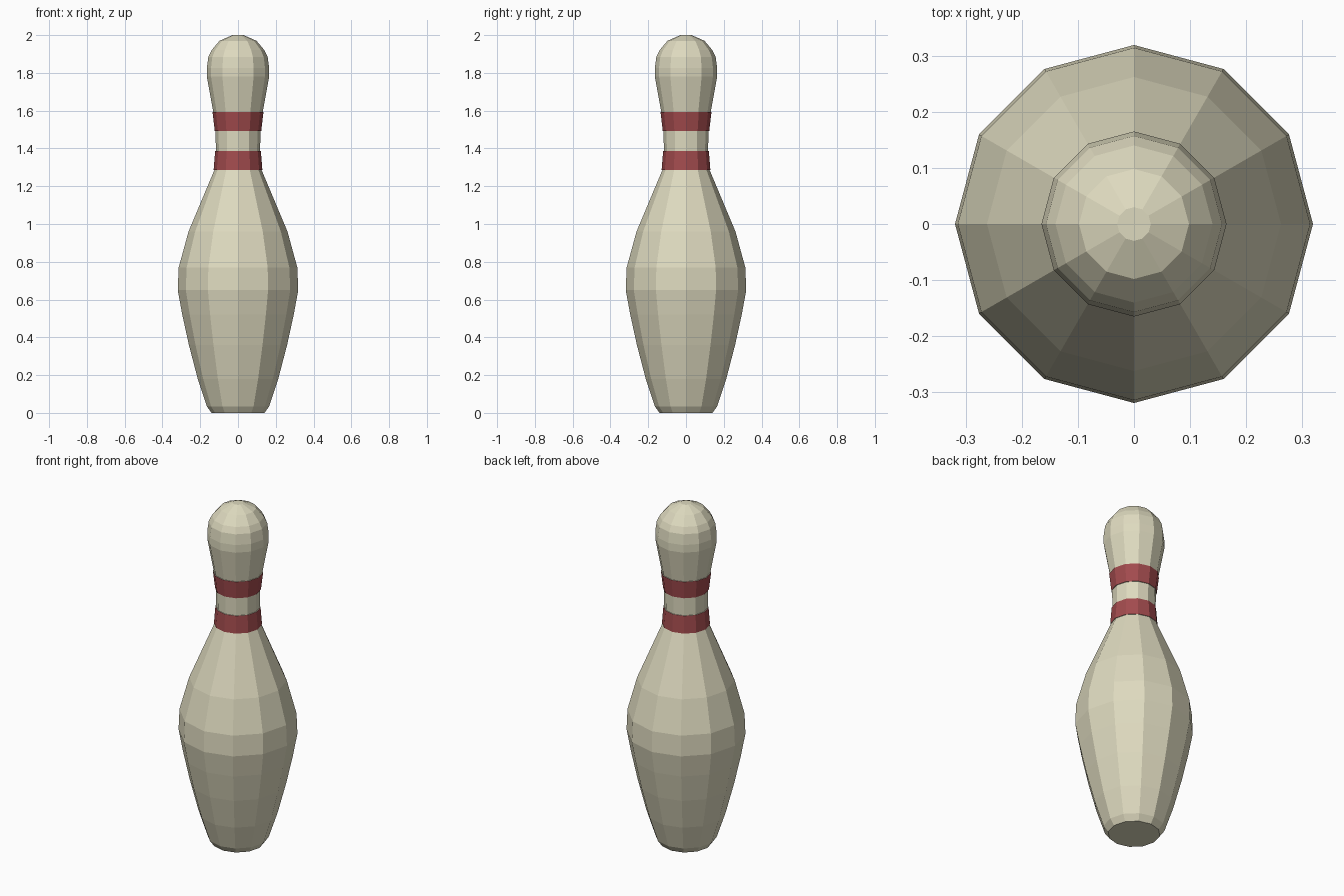
import bpy, bmesh, math

if "Cube" in bpy.data.objects:
    bpy.data.objects.remove(bpy.data.objects["Cube"])

SIDES = 12

def material(name, rgb):
    m = bpy.data.materials.new(name)
    m.diffuse_color = (*rgb, 1)
    m.use_nodes = True
    m.node_tree.nodes["Principled BSDF"].inputs["Base Color"].default_value = m.diffuse_color
    return m

cream = material("cream", (0.73, 0.70, 0.52))
red = material("red", (0.36, 0.07, 0.075))

# Lathe a (radius, height) profile into a flat-shaded 12-sided solid
def lathe(name, profile):
    bm = bmesh.new()
    rings = [[bm.verts.new((r * math.cos(2 * math.pi * i / SIDES),
                            r * math.sin(2 * math.pi * i / SIDES), z))
              for i in range(SIDES)] for r, z in profile]
    for a, b in zip(rings, rings[1:]):
        for i in range(SIDES):
            j = (i + 1) % SIDES
            bm.faces.new((a[i], a[j], b[j], b[i]))
    bm.faces.new(rings[0][::-1])
    bm.faces.new(rings[-1])
    me = bpy.data.meshes.new(name)
    bm.to_mesh(me)
    bm.free()
    ob = bpy.data.objects.new(name, me)
    bpy.context.collection.objects.link(ob)
    me.materials.append(cream)
    me.materials.append(red)
    return ob

# Pin body: belly, neck with two slightly raised bands, rounded head
STEP = 0.004
BANDS = [(1.286, 1.387), (1.492, 1.594)]
pin = lathe("bowling_pin", [
    (0.14, 0), (0.165, 0.035), (0.213, 0.18), (0.26, 0.36), (0.295, 0.52),
    (0.319, 0.65), (0.314, 0.77), (0.262, 0.96),
    (0.125, 1.286), (0.125 + STEP, 1.286), (0.117 + STEP, 1.387), (0.117, 1.387),
    (0.119, 1.492), (0.119 + STEP, 1.492), (0.131 + STEP, 1.594), (0.131, 1.594),
    (0.165, 1.78), (0.165, 1.825), (0.157, 1.885), (0.14, 1.92),
    (0.098, 1.97), (0.03, 2.0)])

# Red bands chosen by height
for p in pin.data.polygons:
    if any(lo < p.center.z < hi and hi - p.center.z > 0.01 and p.center.z - lo > 0.01
           for lo, hi in BANDS):
        p.material_index = 1
